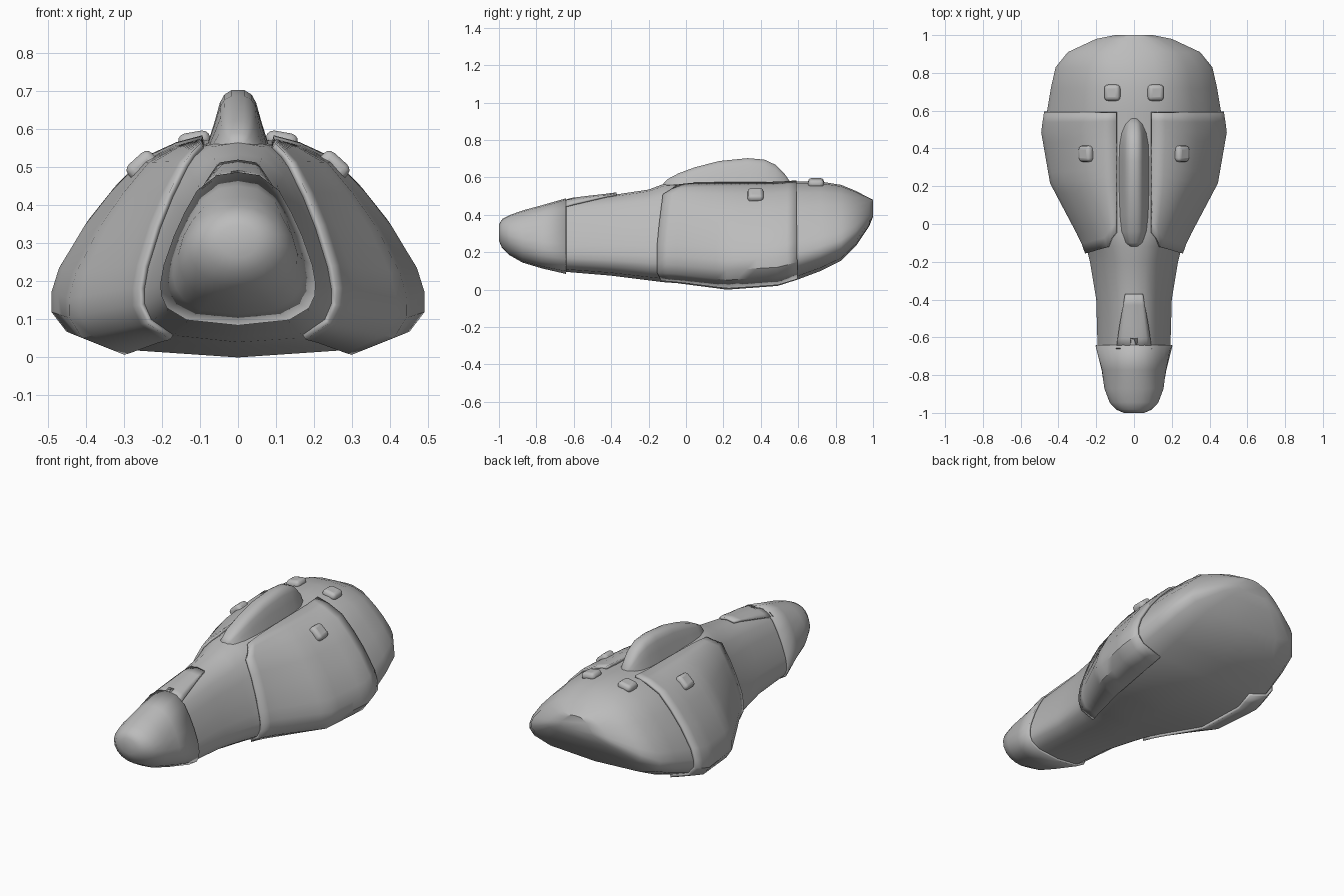
import bpy, bmesh, math
from mathutils import Vector

if "Cube" in bpy.data.objects:
    bpy.data.objects.remove(bpy.data.objects["Cube"], do_unlink=True)

grey = bpy.data.materials.new("hull_grey")
grey.use_nodes = True
grey.diffuse_color = (0.5, 0.5, 0.5, 1)
grey.node_tree.nodes["Principled BSDF"].inputs["Base Color"].default_value = (0.5, 0.5, 0.5, 1)

# Half cross-section from keel to ridge, as fractions of half width and height
PROFILE = [(0, 0), (.68, .035), (.93, .11), (1, .19), (1, .27), (.96, .38),
           (.82, .58), (.68, .735), (.52, .88), (.27, .98), (0, 1)]
# Hull stations: y, half width, ridge height, keel height, roundness
STATIONS = [(-.99, .05, .345, .265, 1), (-.975, .085, .37, .23, 1), (-.94, .12, .388, .195, .9),
            (-.87, .148, .413, .155, .6), (-.77, .163, .44, .125, .3), (-.64, .193, .477, .095, 0),
            (-.4, .2, .505, .075, 0), (-.2, .233, .535, .05, 0), (-.12, .253, .565, .04, 0),
            (-.05, .287, .57, .035, 0), (.22, .43, .57, 0, 0), (.49, .477, .57, .02, 0),
            (.6, .46, .578, .055, 0), (.72, .44, .578, .1, 0), (.83, .415, .56, .155, 0),
            (.91, .35, .527, .235, 0), (.98, .2, .49, .34, 0), (1, .1, .48, .39, 0)]


def section(y):
    """Half cross-section of the hull at y."""
    y = min(max(y, STATIONS[0][0]), STATIONS[-1][0])
    for a, b in zip(STATIONS, STATIONS[1:]):
        if y <= b[0]:
            break
    t = (y - a[0]) / (b[0] - a[0])
    w, top, keel, r = (p + (q - p) * t for p, q in zip(a[1:], b[1:]))
    pts = []
    for i, (fx, fz) in enumerate(PROFILE):
        ang = math.pi * (i / (len(PROFILE) - 1) - .5)
        fx += (math.cos(ang) - fx) * r
        fz += (.5 + .5 * math.sin(ang) - fz) * r
        pts.append(Vector((w * fx, y, keel + (top - keel) * fz)))
    return pts


def on_top(x, y):
    """Point on the upper hull surface above x, y."""
    pts = section(y)
    for a, b in zip(pts[4:], pts[5:]):
        if b.x <= abs(x) <= a.x:
            z = a.z + (b.z - a.z) * (a.x - abs(x)) / (a.x - b.x)
            return Vector((x, y, z))
    return Vector((x, y, pts[4].z))


def ring(half):
    return half + [Vector((-p.x, p.y, p.z)) for p in half[-2:0:-1]]


def mesh_grid(name, rows, closed=False, caps=(), thick=0, mirror=False, angle=35):
    """Skin rows of points; optionally close, cap, thicken or mirror."""
    bm = bmesh.new()
    vs = [[bm.verts.new(p) for p in row] for row in rows]
    n = len(rows[0])
    for a, b in zip(vs, vs[1:]):
        for i in range(n if closed else n - 1):
            j = (i + 1) % n
            bm.faces.new((a[i], a[j], b[j], b[i]))
    for c in caps:
        bm.faces.new(vs[c])
    bmesh.ops.recalc_face_normals(bm, faces=bm.faces)
    if not closed:
        # Open plates face away from the hull axis
        bm.normal_update()
        score = sum(f.normal.dot(f.calc_center_median() - Vector((0, f.calc_center_median().y, .3)))
                    * f.calc_area() for f in bm.faces)
        if score < 0:
            bmesh.ops.reverse_faces(bm, faces=bm.faces)
    me = bpy.data.meshes.new(name)
    bm.to_mesh(me)
    bm.free()
    ob = bpy.data.objects.new(name, me)
    bpy.context.collection.objects.link(ob)
    finish(ob, angle)
    if mirror:
        ob.modifiers.new("mirror", 'MIRROR')
    if thick:
        s = ob.modifiers.new("thickness", 'SOLIDIFY')
        s.thickness, s.offset = thick, 1
    return ob


def finish(ob, angle):
    ob.data.materials.append(grey)
    bpy.ops.object.select_all(action='DESELECT')
    ob.select_set(True)
    bpy.context.view_layer.objects.active = ob
    bpy.ops.object.shade_smooth_by_angle(angle=math.radians(angle))


# Main hull, from neck to tail
ys = [s[0] for s in STATIONS]
mesh_grid("hull", [ring(section(y)) for y in ys if y >= -.64], True, (0, -1), angle=40)

# Nose cap, a sleeve slightly proud of the neck
cap = mesh_grid("nose_cap", [ring(section(y)) for y in ys if y <= -.64],
                True, (0,), thick=.011, angle=45)

# Tongue running back from the cap along the ridge
rows = []
for i in range(6):
    y = -.66 + .29 * i / 5
    w = .088 - .042 * i / 5
    rows.append([on_top(w * k / 4, y) for k in range(-4, 5)])
mesh_grid("nose_tongue", rows, thick=.011)

# Side shells with a slanted front edge and a slot for the dorsal fin
rows = []
fronts = [-.13, -.15, -.15, -.15, -.15, -.14, -.13, -.12, -.075, -.045]
for k in range(15):
    t = k / 14
    row = []
    for i, f in enumerate(fronts):
        y = f + (.592 - f) * t
        s = section(y)
        if i < 8:
            row.append(s[i + 1])
        else:
            row.append(on_top(.09 if i == 9 else .09 + (s[8].x - .09) * .45, y))
    rows.append(row)
mesh_grid("side_shells", rows, thick=.015, mirror=True)

# Dorsal fin: y, half width, ridge height
FIN = [(-.12, .03, .568), (-.1, .055, .59), (-.04, .075, .622), (.05, .082, .655), (.18, .085, .688),
       (.33, .085, .703), (.42, .082, .695), (.48, .072, .667), (.53, .055, .615), (.56, .03, .572)]
FIN_SHAPE = [(1, 0), (.9, .2), (.72, .5), (.56, .8), (.42, .93), (.2, 1)]
rows = []
for y, w, top in FIN:
    half = [Vector((w * fx, y, .54 + (top - .54) * fz)) for fx, fz in FIN_SHAPE]
    rows.append(half + [Vector((-p.x, p.y, p.z)) for p in reversed(half)])
mesh_grid("dorsal_fin", rows, True, (0, -1), angle=60)

# Rounded thruster pods on the shells and the tail
for name, x, y, lift, tilt, height in (("shell_pod", .25, .372, .012, 42, .06),
                                       ("tail_pod", .115, .695, .002, 10, .045)):
    for side, sx in (("left", 1), ("right", -1)):
        p = on_top(sx * x, y)
        bpy.ops.mesh.primitive_cube_add(size=1, location=(p.x, y, p.z + lift),
                                        rotation=(0, sx * math.radians(tilt), 0))
        pod = bpy.context.object
        pod.name = side + "_" + name
        pod.scale = (.085, .085, height)
        bpy.ops.object.transform_apply(location=False, rotation=False, scale=True)
        b = pod.modifiers.new("rounding", 'BEVEL')
        b.width, b.segments = .02, 3
        finish(pod, 60)
